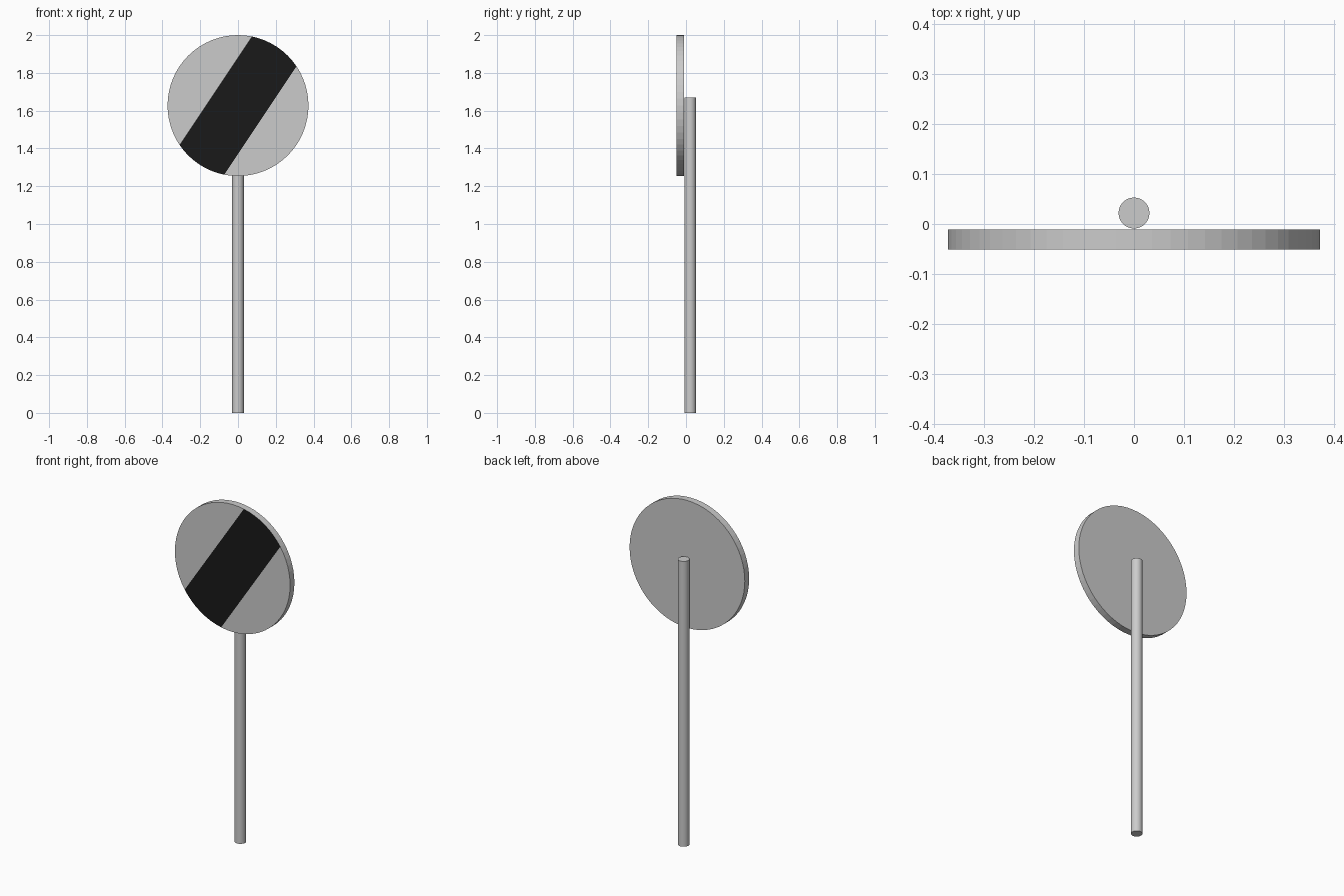
import bpy, bmesh
from math import radians, cos, sin
from mathutils import Matrix, Vector

if "Cube" in bpy.data.objects:
    bpy.data.objects.remove(bpy.data.objects["Cube"])


def material(name, rgb):
    m = bpy.data.materials.new(name)
    m.diffuse_color = (*rgb, 1)
    m.use_nodes = True
    m.node_tree.nodes["Principled BSDF"].inputs["Base Color"].default_value = m.diffuse_color
    return m


def cylinder(name, radius, depth, segments, matrix):
    bm = bmesh.new()
    bmesh.ops.create_cone(bm, cap_ends=True, segments=segments, radius1=radius,
                          radius2=radius, depth=depth, matrix=matrix)
    obj = bpy.data.objects.new(name, bpy.data.meshes.new(name))
    bpy.context.collection.objects.link(obj)
    return obj, bm


# Round post behind the disc
post, bm = cylinder("post", 0.031, 1.67, 32, Matrix.Translation((0, 0.022, 0.835)))
for f in bm.faces:
    f.smooth = len(f.verts) == 4
for e in bm.edges:
    e.smooth = all(f.smooth for f in e.link_faces)
bm.to_mesh(post.data)
bm.free()

# Sign disc, axis along y
centre = Vector((0, -0.031, 1.627))
disc, bm = cylinder("sign_disc", 0.373, 0.04, 64,
                    Matrix.Translation(centre) @ Matrix.Rotation(radians(90), 4, 'X'))
for m in (material("grey", (0.8, 0.8, 0.8)), material("white", (1, 1, 1)),
          material("black", (0.01, 0.01, 0.01))):
    disc.data.materials.append(m)

# Diagonal stripe cut into the front face
angle, half_width = radians(56.3), 0.142
across = Vector((sin(angle), 0, -cos(angle)))
for side in (-1, 1):
    bm.normal_update()
    front = [f for f in bm.faces if f.normal.y < -0.9]
    edges = {e for f in front for e in f.edges}
    verts = {v for f in front for v in f.verts}
    bmesh.ops.bisect_plane(bm, geom=front + list(edges) + list(verts),
                           plane_co=centre + across * half_width * side, plane_no=across)
bm.normal_update()
for f in bm.faces:
    if f.normal.y < -0.9:
        offset = (f.calc_center_median() - centre).dot(across)
        f.material_index = 2 if abs(offset) < half_width else 1
bm.to_mesh(disc.data)
bm.free()
